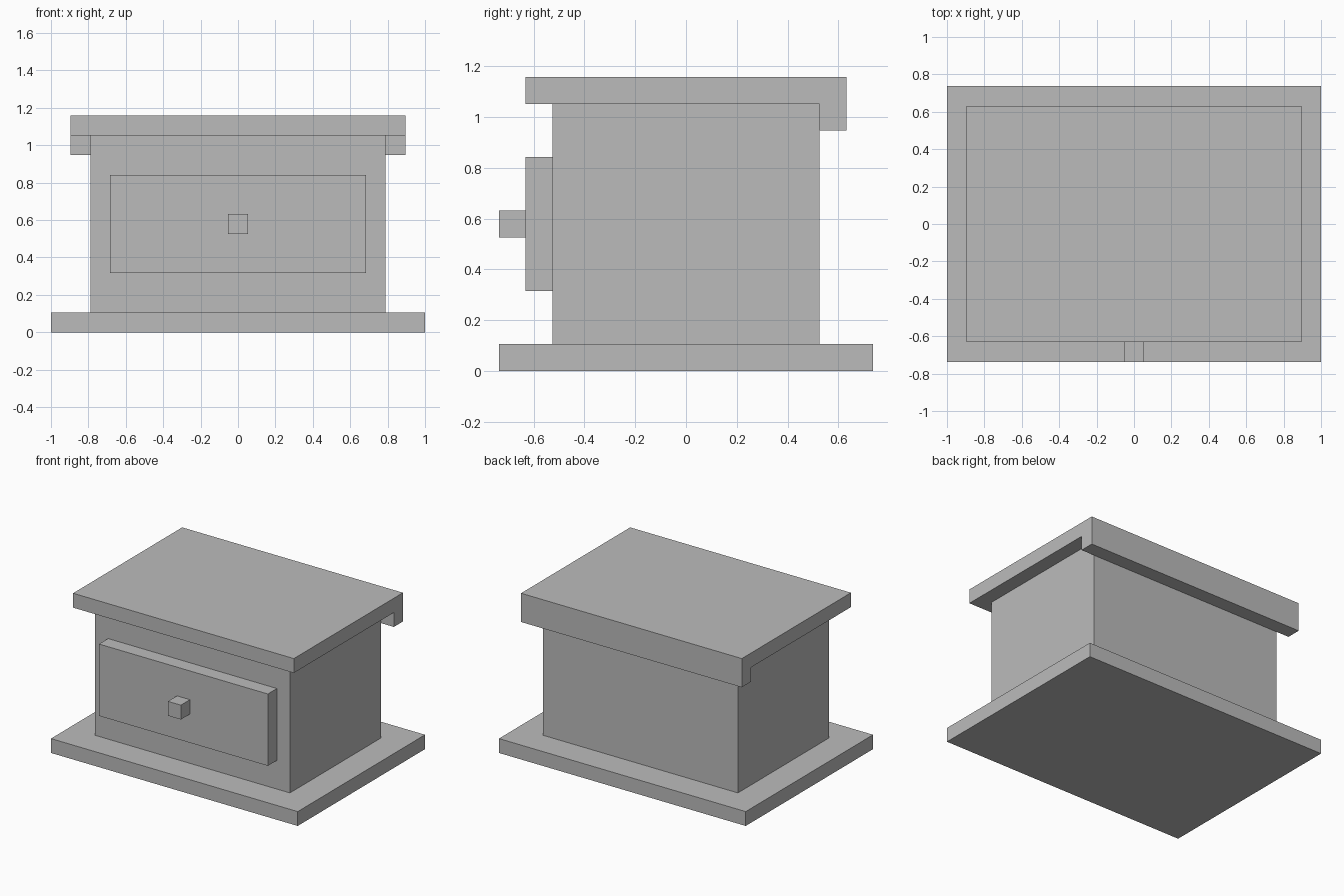
import bpy
import bmesh

U = 2 / 19  # one grid step: the base is 19 steps wide

cube = bpy.data.objects.get("Cube")
if cube:
    bpy.data.objects.remove(cube, do_unlink=True)

grey = bpy.data.materials.new("plain_grey")
grey.use_nodes = True
colour = (0.5, 0.5, 0.5, 1)
grey.diffuse_color = colour
grey.node_tree.nodes["Principled BSDF"].inputs["Base Color"].default_value = colour


def extrude_profile(name, width, profile):
    """Extrude a (y, z) side profile across x, centred on x = 0."""
    bm = bmesh.new()
    face = bm.faces.new([bm.verts.new((-width / 2 * U, y * U, z * U)) for y, z in profile])
    new = bmesh.ops.extrude_face_region(bm, geom=[face])["geom"]
    verts = [g for g in new if isinstance(g, bmesh.types.BMVert)]
    bmesh.ops.translate(bm, verts=verts, vec=(width * U, 0, 0))
    bmesh.ops.recalc_face_normals(bm, faces=bm.faces)
    mesh = bpy.data.meshes.new(name)
    bm.to_mesh(mesh)
    bm.free()
    mesh.materials.append(grey)
    obj = bpy.data.objects.new(name, mesh)
    bpy.context.collection.objects.link(obj)


def box(name, width, y0, y1, z0, z1):
    extrude_profile(name, width, [(y0, z0), (y1, z0), (y1, z1), (y0, z1)])


# Cabinet on its wide base
box("base", 19, -7, 7, 0, 1)
box("body", 15, -5, 5, 1, 10)

# Drawer front and its square knob
box("drawer_front", 13, -6, -5, 3, 8)
box("drawer_knob", 1, -7, -6, 5, 6)

# Overhanging top with a lip hanging down at the back
extrude_profile("top_with_back_lip", 17,
                [(-6, 10), (5, 10), (5, 9), (6, 9), (6, 11), (-6, 11)])
